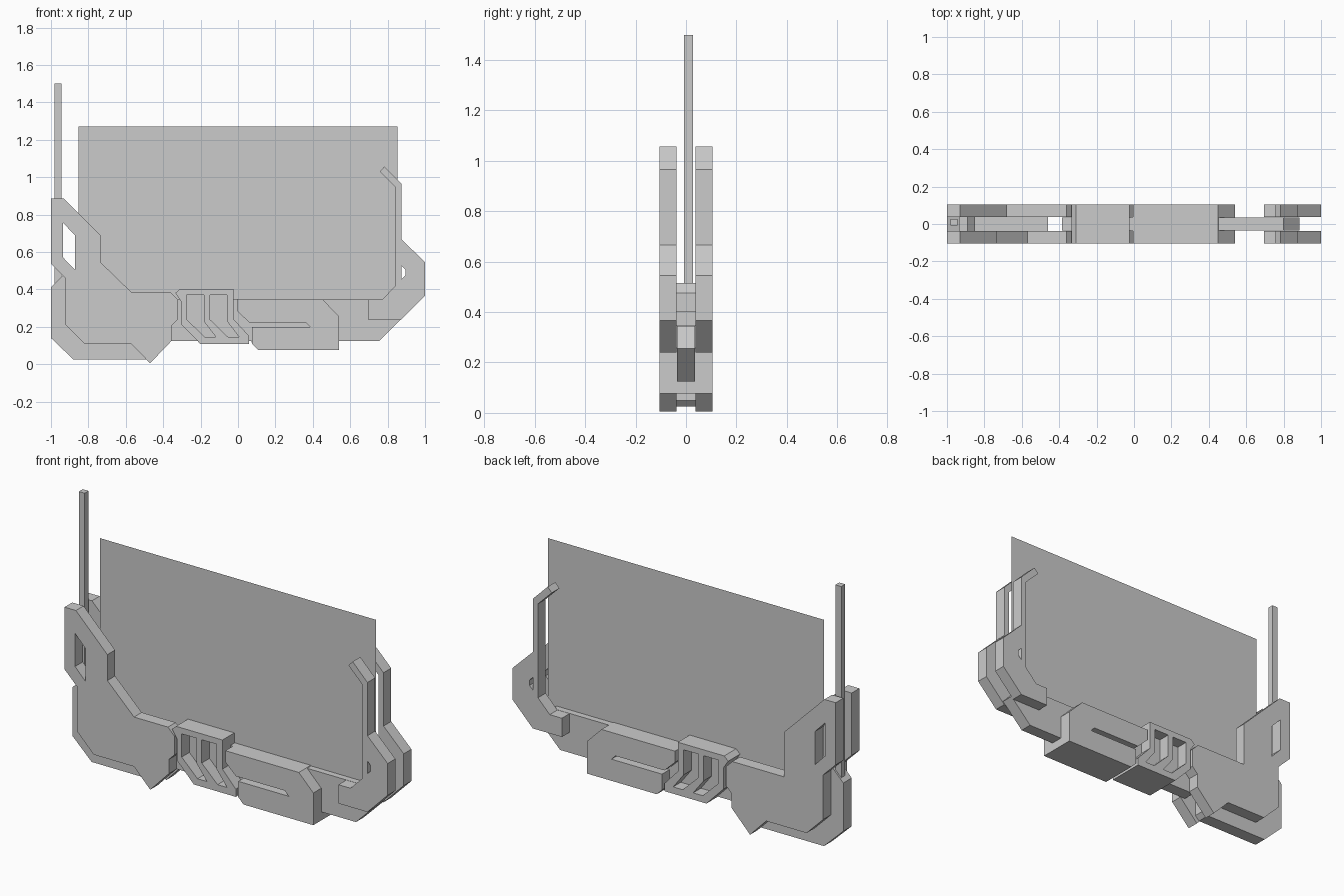
import bpy
from math import radians

INNER, OUTER = 0.037, 0.105


def plate(name, loops, y0, y1):
    """Flat (x, z) outline, further loops are holes, extruded from y0 to y1."""
    cu = bpy.data.curves.new(name + "_profile", 'CURVE')
    cu.dimensions = '2D'
    cu.fill_mode = 'BOTH'
    cu.extrude = (y1 - y0) / 2
    for pts in loops:
        sp = cu.splines.new('POLY')
        sp.points.add(len(pts) - 1)
        for p, (x, z) in zip(sp.points, pts):
            p.co = (x, z, 0, 1)
        sp.use_cyclic_u = True
    tmp = bpy.data.objects.new(name + "_tmp", cu)
    bpy.context.collection.objects.link(tmp)
    dg = bpy.context.evaluated_depsgraph_get()
    me = bpy.data.meshes.new_from_object(tmp.evaluated_get(dg))
    bpy.data.objects.remove(tmp)
    me.name = name
    me.shade_flat()
    ob = bpy.data.objects.new(name, me)
    ob.rotation_euler.x = radians(90)
    ob.location.y = (y0 + y1) / 2
    bpy.context.collection.objects.link(ob)
    return ob


def both_sides(name, loops):
    plate(name + "_front", loops, -OUTER, -INNER)
    plate(name + "_back", loops, INNER, OUTER)


# Thin shield panel
bpy.ops.mesh.primitive_plane_add(size=1, location=(0, 0, 0.805), rotation=(radians(90), 0, 0))
panel = bpy.context.object
panel.name = "shield_panel"
panel.scale = (1.708, 0.93, 1)

# Antenna
bpy.ops.mesh.primitive_cube_add(size=1, location=(-0.962, 0.01, 0.96))
antenna = bpy.context.object
antenna.name = "antenna"
antenna.scale = (0.036, 0.034, 1.08)

# Left outer plates: the inner edge is stepped in front, straight at the back
left_lower = [(-0.57, 0.385), (-0.36, 0.385), (-0.32, 0.345), (-0.32, 0.24),
              (-0.355, 0.205), (-0.355, 0.125), (-0.47, 0.005), (-0.57, 0.108),
              (-0.82, 0.108), (-0.922, 0.21), (-0.922, 0.46), (-1, 0.537)]
left_hole = [(-0.935, 0.755), (-0.872, 0.69), (-0.872, 0.505), (-0.935, 0.57)]
left_top = [(-1, 0.885), (-0.93, 0.885)]
front_step = [(-0.735, 0.69), (-0.735, 0.545)]
back_step = [(-0.68, 0.635), (-0.68, 0.385)]
plate("left_plate_front", [left_top + front_step + left_lower, left_hole], -OUTER, -INNER)
plate("left_plate_back", [left_top + back_step + left_lower, left_hole], INNER, OUTER)

# Left core between the plates, holding the antenna
plate("left_core", [[(-1, 0.14), (-0.88, 0.025), (-0.485, 0.025), (-0.46, 0.05),
                     (-0.46, 0.345), (-0.85, 0.345), (-0.85, 0.475), (-0.89, 0.515),
                     (-0.935, 0.515), (-0.935, 0.475), (-1, 0.41)]], -INNER, INNER)

# Central beam
plate("beam", [[(-0.385, 0.125), (0.755, 0.125), (0.885, 0.255), (0.8, 0.345),
                (-0.385, 0.345)]], -0.035, 0.035)

# Right outer plates with the hooked upright
both_sides("right_plate", [
    [(0.695, 0.24), (0.875, 0.24), (1, 0.367), (1, 0.545), (0.875, 0.667),
     (0.875, 0.965), (0.783, 1.057), (0.757, 1.03), (0.843, 0.945), (0.843, 0.42),
     (0.77, 0.345), (0.695, 0.345)],
    [(0.875, 0.525), (0.895, 0.505), (0.895, 0.475), (0.875, 0.455)]])

# Vent block: slotted grilles over a solid core
vent = [(-0.335, 0.38), (-0.31, 0.403), (-0.023, 0.403), (-0.023, 0.24), (0.06, 0.15),
        (0.06, 0.107), (-0.2, 0.107), (-0.305, 0.215), (-0.305, 0.335)]
slot = [(-0.275, 0.37), (-0.183, 0.37), (-0.183, 0.23), (-0.118, 0.145),
        (-0.177, 0.145), (-0.275, 0.24)]
both_sides("vent_grille", [vent, slot, [(x + 0.124, z) for x, z in slot]])
plate("vent_core", [vent], -INNER, INNER)

# Emitter box with a side slot
both_sides("emitter_box", [[(-0.005, 0.348), (0.45, 0.348), (0.54, 0.257), (0.54, 0.077),
                            (0.107, 0.077), (0.075, 0.11), (0.075, 0.198), (0.388, 0.198),
                            (0.363, 0.223), (0.06, 0.223), (-0.005, 0.285)]])
plate("emitter_core", [[(-0.02, 0.348), (0.45, 0.348), (0.54, 0.257), (0.54, 0.077),
                        (0.107, 0.077), (0.075, 0.11), (0.06, 0.16), (-0.02, 0.24)]],
      -INNER, INNER)
